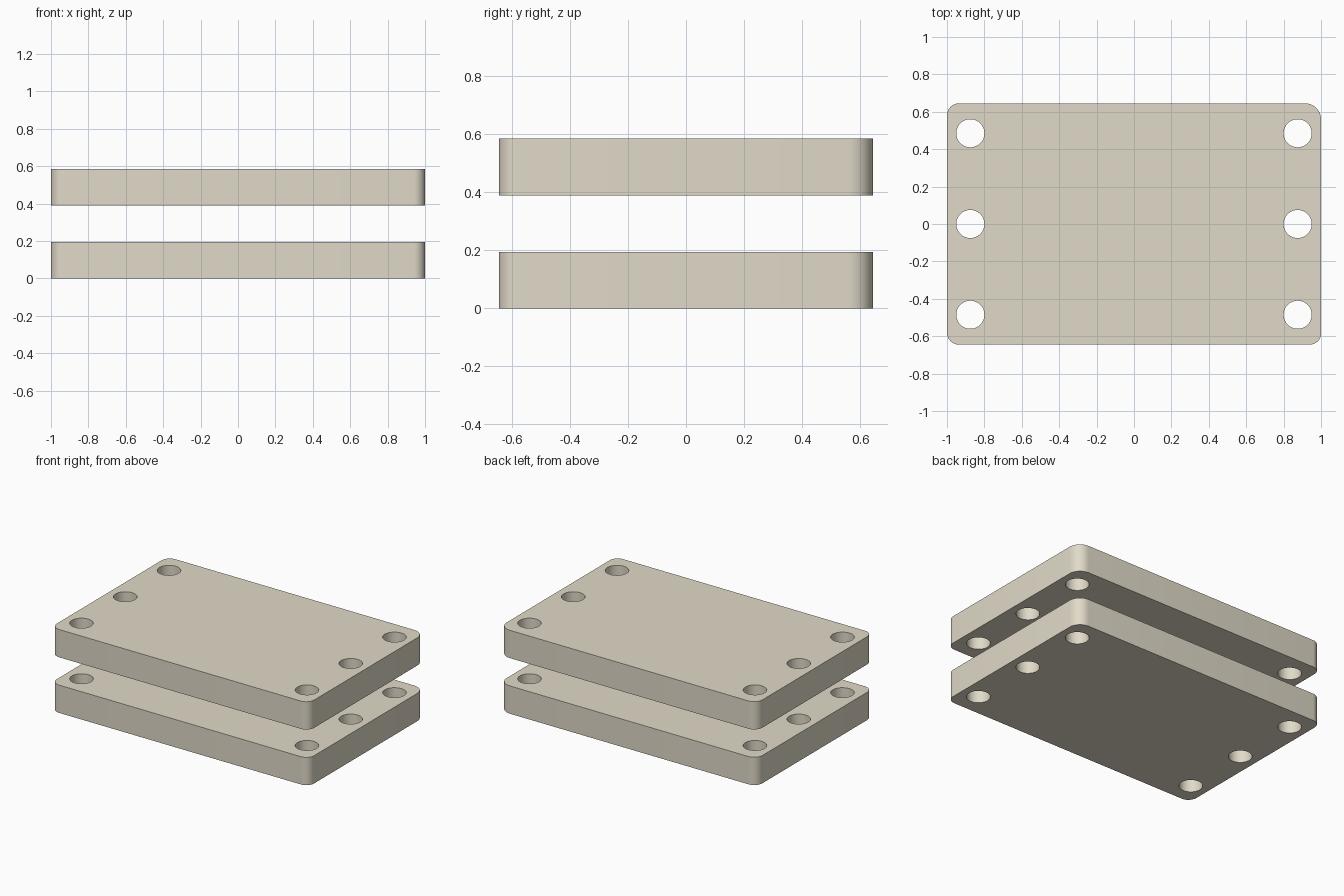
import bpy, bmesh
from math import cos, sin, pi, radians

if "Cube" in bpy.data.objects:
    bpy.data.objects.remove(bpy.data.objects["Cube"])

HALF_X, HALF_Y, THICK = 1.0, 0.645, 0.195
HOLE_R, HOLE_X, HOLE_Y = 0.075, 0.875, 0.485


def arc(cx, cy, r, start, sweep, n):
    return [(cx + r * cos(start + sweep * i / n), cy + r * sin(start + sweep * i / n))
            for i in range(n + 1)]


def add_loop(bm, points):
    verts = [bm.verts.new((x, y, 0)) for x, y in points]
    return [bm.edges.new((v, verts[(i + 1) % len(verts)])) for i, v in enumerate(verts)]


# Rounded outline; the back right corner has a larger radius
corners = [(1, 1, 0.085), (-1, 1, 0.065), (-1, -1, 0.065), (1, -1, 0.06)]
outline = []
for k, (sx, sy, r) in enumerate(corners):
    outline += arc(sx * (HALF_X - r), sy * (HALF_Y - r), r, k * pi / 2, pi / 2, 10)

bm = bmesh.new()
edges = add_loop(bm, outline)

# Three bolt holes along each short side
for x in (-HOLE_X, HOLE_X):
    for y in (-HOLE_Y, 0, HOLE_Y):
        edges += add_loop(bm, arc(x, y, HOLE_R, 0, 2 * pi, 48)[:-1])

# Fill the sheet around the holes and give it thickness
bmesh.ops.triangle_fill(bm, edges=edges, use_beauty=True, use_dissolve=False)
ext = bmesh.ops.extrude_face_region(bm, geom=bm.faces[:], use_keep_orig=True)
bmesh.ops.translate(bm, vec=(0, 0, THICK),
                    verts=[g for g in ext["geom"] if isinstance(g, bmesh.types.BMVert)])
bmesh.ops.recalc_face_normals(bm, faces=bm.faces[:])
mesh = bpy.data.meshes.new("plate")
bm.to_mesh(mesh)
bm.free()

tan = bpy.data.materials.new("tan")
tan.diffuse_color = (0.75, 0.70, 0.58, 1)
tan.use_nodes = True
tan.node_tree.nodes["Principled BSDF"].inputs["Base Color"].default_value = tan.diffuse_color
mesh.materials.append(tan)

# Lower plate
lower = bpy.data.objects.new("lower_plate", mesh)
bpy.context.collection.objects.link(lower)
bpy.context.view_layer.objects.active = lower
lower.select_set(True)
bpy.ops.object.shade_smooth_by_angle(angle=radians(30))

# Identical upper plate, one thickness above the lower
upper = bpy.data.objects.new("upper_plate", mesh)
upper.location.z = 2 * THICK
bpy.context.collection.objects.link(upper)
